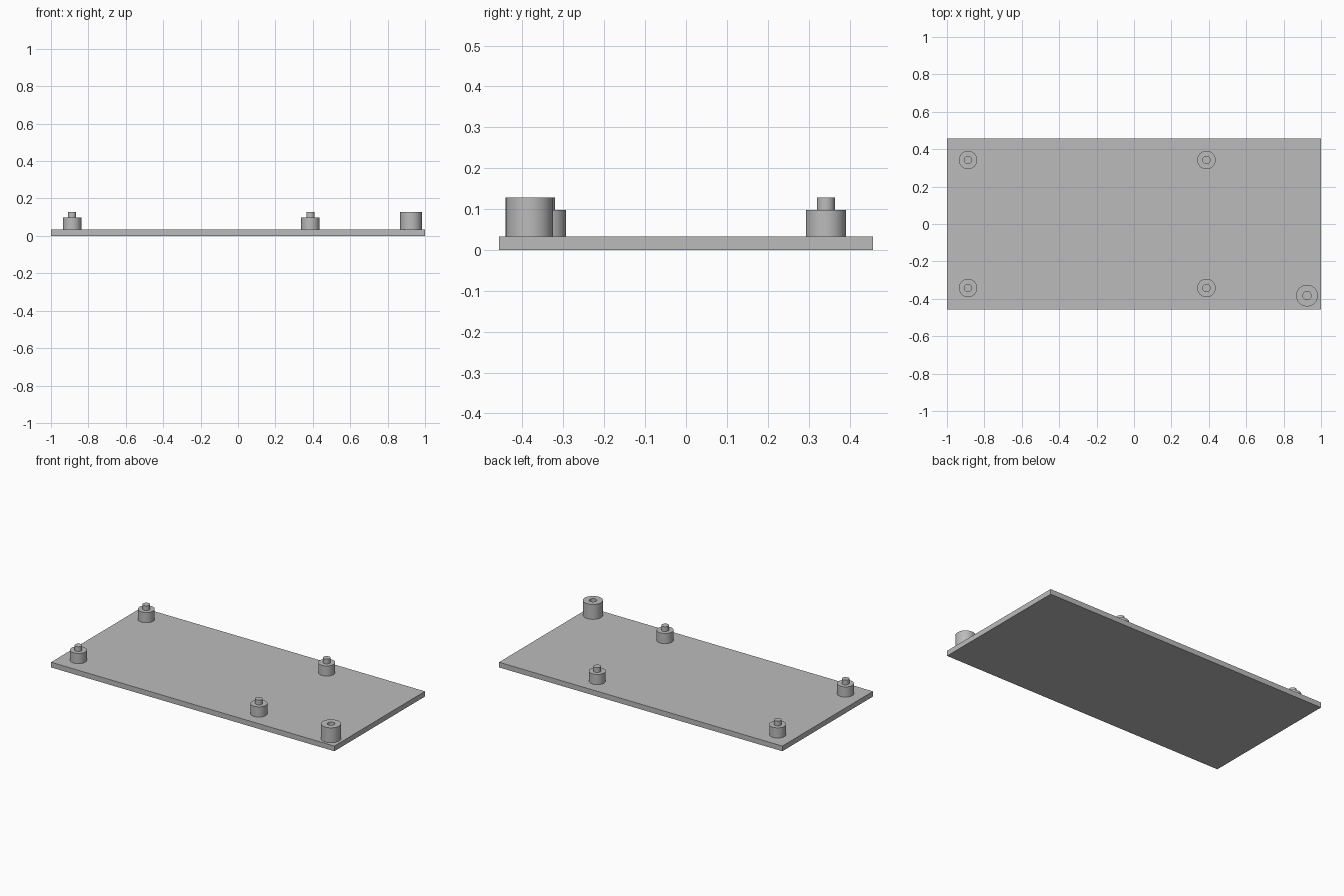
import bpy
import bmesh
import math

cube = bpy.data.objects.get("Cube")
if cube:
    bpy.data.objects.remove(cube, do_unlink=True)

grey = bpy.data.materials.new("plain_grey")
grey.use_nodes = True
colour = (0.5, 0.5, 0.5, 1)
grey.diffuse_color = colour
grey.node_tree.nodes["Principled BSDF"].inputs["Base Color"].default_value = colour

PLATE_TOP = 0.033
PEG_TOP = 0.098
TIP_TOP = 0.128
PIN_RADIUS = 0.022


def finish(name, bm, location=(0, 0, 0)):
    bmesh.ops.recalc_face_normals(bm, faces=bm.faces)
    mesh = bpy.data.meshes.new(name)
    bm.to_mesh(mesh)
    bm.free()
    mesh.materials.append(grey)
    obj = bpy.data.objects.new(name, mesh)
    obj.location = location
    bpy.context.collection.objects.link(obj)
    return obj


def lathe(name, profile, x, y):
    """Spin a (radius, height) profile around a vertical axis."""
    bm = bmesh.new()
    verts = [bm.verts.new((r, 0, z)) for r, z in profile]
    edges = [bm.edges.new(pair) for pair in zip(verts, verts[1:])]
    bmesh.ops.spin(bm, geom=verts + edges, cent=(0, 0, 0), axis=(0, 0, 1),
                   angle=math.tau, steps=48, use_duplicate=False)
    bmesh.ops.remove_doubles(bm, verts=bm.verts, dist=1e-5)
    obj = finish(name, bm, (x, y, 0))
    bpy.ops.object.select_all(action='DESELECT')
    obj.select_set(True)
    bpy.context.view_layer.objects.active = obj
    bpy.ops.object.shade_smooth_by_angle(angle=math.radians(30))
    return obj


# Flat base plate
bm = bmesh.new()
bmesh.ops.create_cube(bm, size=1)
bmesh.ops.scale(bm, vec=(2, 0.914, PLATE_TOP), verts=bm.verts)
bmesh.ops.translate(bm, vec=(0, 0, PLATE_TOP / 2), verts=bm.verts)
finish("base_plate", bm)

# Four stepped standoffs with locating pins
standoff = [(0.049, PLATE_TOP), (0.049, PEG_TOP), (PIN_RADIUS, PEG_TOP),
            (PIN_RADIUS, TIP_TOP), (0, TIP_TOP)]
for side, x in (("right", -0.887), ("left", 0.387)):
    for end, y in (("front", -0.342), ("back", 0.342)):
        lathe(f"standoff_{end}_{side}", standoff, x, y)

# Hollow boss in the front left corner
boss = [(0.058, PLATE_TOP), (0.058, TIP_TOP),
        (PIN_RADIUS, TIP_TOP), (PIN_RADIUS, PLATE_TOP)]
lathe("corner_boss", boss, 0.925, -0.383)
